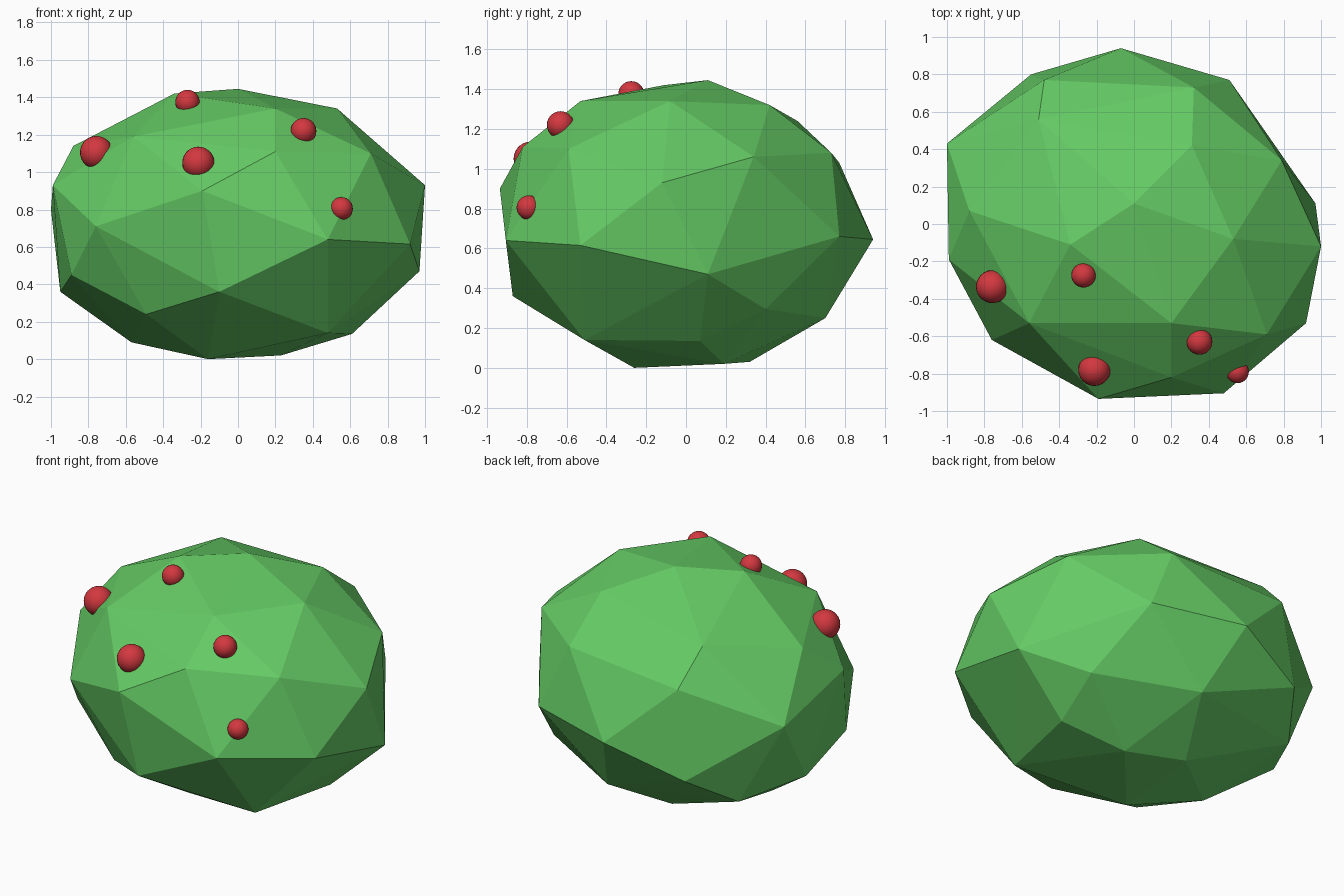
import bpy, bmesh

if "Cube" in bpy.data.objects:
    bpy.data.objects.remove(bpy.data.objects["Cube"])


def material(name, colour):
    m = bpy.data.materials.new(name)
    m.diffuse_color = colour
    m.use_nodes = True
    m.node_tree.nodes["Principled BSDF"].inputs["Base Color"].default_value = m.diffuse_color
    return m


green = material("leaf_green", (0.13, 0.60, 0.13, 1))
red = material("berry_red", (0.65, 0.04, 0.05, 1))

# Corner points of the faceted bush, from crown to base
CORNERS = [
    (0, .11, 1.445), (-.34, -.11, 1.42), (.31, .42, 1.32), (.32, .73, 1.08),
    (-.51, .56, 1.24), (-.48, .77, 1.03), (-.88, .07, 1.14), (.53, -.08, 1.34),
    (-.56, -.53, 1.19), (.2, -.53, 1.34), (.71, -.59, 1.1), (.79, .34, 1.06),
    (.2, -.82, 1.11), (-.07, .94, .645), (.51, .77, .66), (.97, .11, .47),
    (1, -.12, .93), (.92, -.53, .615), (.48, -.905, .64), (-.19, -.935, .9),
    (-.76, -.62, .71), (-.99, -.19, .93), (-1, .43, .8), (-.55, .8, .47),
    (-.1, -.87, .36), (-.49, -.56, .24), (-.89, -.36, .45), (-.95, .135, .36),
    (-.74, .52, .285), (.07, .7, .25), (.66, .4, .295), (.48, -.51, .14),
    (.61, .07, .135), (-.57, -.05, .09), (-.125, .32, .03), (.23, .19, .02),
    (-.16, -.26, 0),
]

# Bush body: faceted hull
bm = bmesh.new()
for p in CORNERS:
    bm.verts.new(p)
hull = bmesh.ops.convex_hull(bm, input=bm.verts)
loose = [v for v in bm.verts if not v.link_faces]
bmesh.ops.delete(bm, geom=loose, context='VERTS')
bmesh.ops.recalc_face_normals(bm, faces=bm.faces)
mesh = bpy.data.meshes.new("bush_body")
bm.to_mesh(mesh)
bm.free()
mesh.materials.append(green)
bush = bpy.data.objects.new("bush_body", mesh)
bpy.context.collection.objects.link(bush)

# Berries: smooth spheres half sunk into the leaves (x, y, z, radius)
BERRIES = [
    (-.27, -.275, 1.375, .065), (-.757, -.335, 1.105, .088),
    (-.212, -.78, 1.05, .086), (.35, -.63, 1.22, .069),
    (.553, -.79, .805, .061),
]
for i, (x, y, z, r) in enumerate(BERRIES, 1):
    bpy.ops.mesh.primitive_uv_sphere_add(segments=24, ring_count=14, radius=r,
                                         location=(x, y, z))
    berry = bpy.context.object
    berry.name = f"berry_{i}"
    berry.data.materials.append(red)
    bpy.ops.object.shade_smooth()
